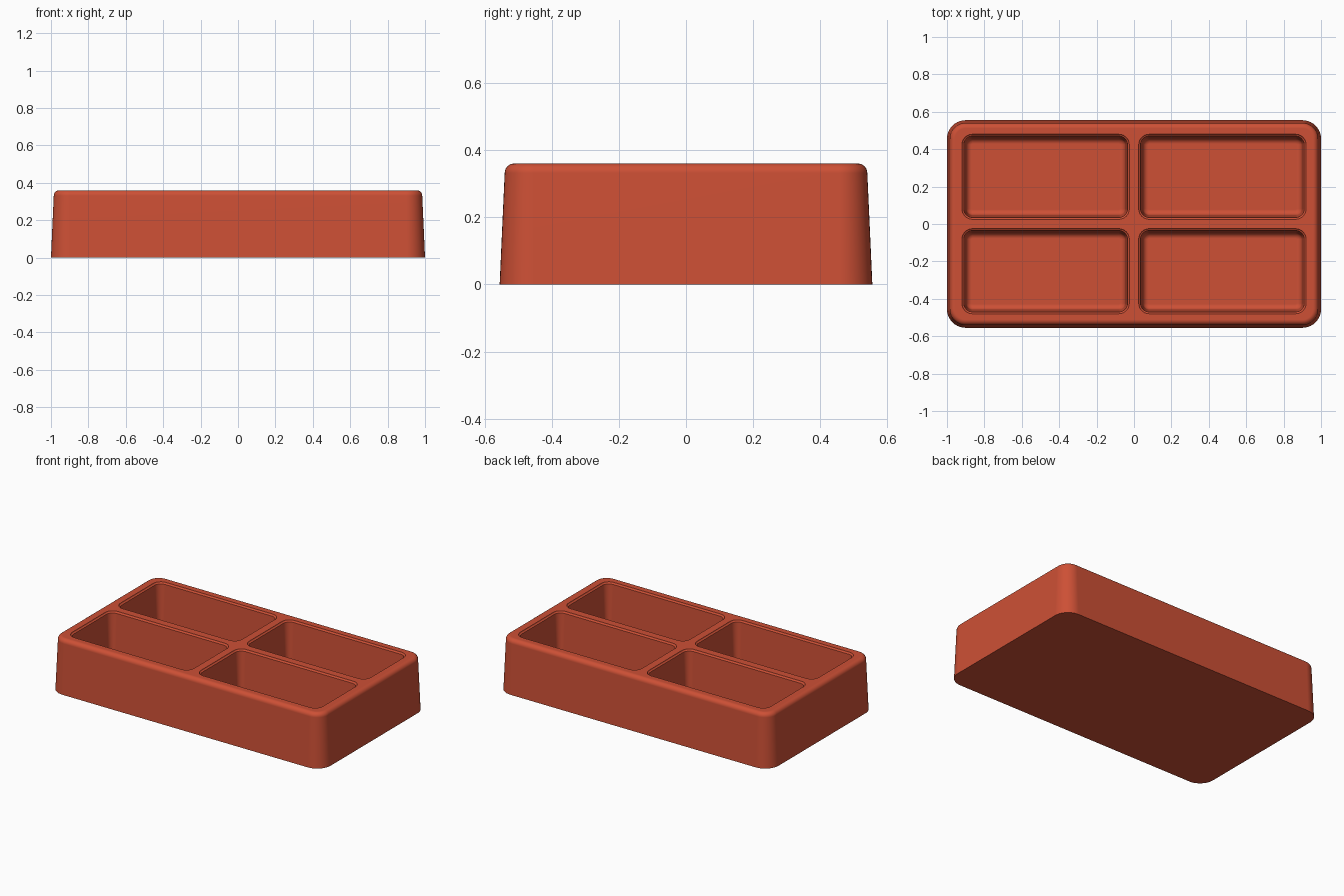
import bpy, bmesh
from math import sin, cos, pi, radians

cube = bpy.data.objects.get("Cube")
if cube:
    bpy.data.objects.remove(cube)

HEIGHT, FLOOR = 0.36, 0.06

red = bpy.data.materials.new("brick red")
red.use_nodes = True
colour = (0.61, 0.08, 0.036, 1)
red.diffuse_color = colour
red.node_tree.nodes["Principled BSDF"].inputs["Base Color"].default_value = colour


def arc(steps):
    """Sine and cosine pairs over a quarter turn."""
    return [(sin(pi / 2 * i / steps), cos(pi / 2 * i / steps)) for i in range(steps + 1)]


def rounded_rectangle(hx, hy, r, steps=10):
    points = []
    for quarter, (sx, sy) in enumerate([(1, 1), (-1, 1), (-1, -1), (1, -1)]):
        for i in range(steps + 1):
            a = pi / 2 * (quarter + i / steps)
            points.append((sx * (hx - r) + r * cos(a), sy * (hy - r) + r * sin(a)))
    return points


def loft(name, centre, half, radius, profile):
    """Stack rounded rectangles; profile holds (inset, z) from the bottom up."""
    bm = bmesh.new()
    rings = []
    for inset, z in profile:
        outline = rounded_rectangle(half[0] - inset, half[1] - inset, radius - inset)
        rings.append([bm.verts.new((centre[0] + x, centre[1] + y, z)) for x, y in outline])
    for low, high in zip(rings, rings[1:]):
        for i in range(len(low)):
            j = (i + 1) % len(low)
            bm.faces.new((low[i], low[j], high[j], high[i]))
    bm.faces.new(rings[0][::-1])
    bm.faces.new(rings[-1])
    mesh = bpy.data.meshes.new(name)
    bm.to_mesh(mesh)
    bm.free()
    mesh.materials.append(red)
    obj = bpy.data.objects.new(name, mesh)
    bpy.context.collection.objects.link(obj)
    return obj


# Drafted outer body with a rounded top edge
edge, draft = 0.028, 0.015
body_profile = [(0, 0)] + [
    (draft + edge * (1 - c), HEIGHT - edge + edge * s) for s, c in arc(6)]
tray = loft("compartment_tray", (0, 0), (1, 0.555), 0.1, body_profile)

# Pocket shape: filleted floor, drafted wall, softened rim
fillet, lip, slope = 0.03, 0.01, 0.012
pocket_profile = [
    (lip + slope + fillet * (1 - s), FLOOR + fillet * (1 - c)) for s, c in arc(6)]
pocket_profile += [(lip * c, HEIGHT - lip + lip * s) for s, c in
                   [(1 - c, 1 - s) for s, c in arc(4)]]
pocket_profile.append((0, HEIGHT + 0.05))

for sx in (-1, 1):
    for sy in (-1, 1):
        cutter = loft("pocket_cutter", (sx * 0.4725, sy * 0.2525),
                      (0.4475, 0.2275), 0.056, pocket_profile)
        cutter.hide_render = True
        bpy.context.view_layer.objects.active = tray
        cut = tray.modifiers.new("pocket", 'BOOLEAN')
        cut.operation = 'DIFFERENCE'
        cut.solver = 'EXACT'
        cut.object = cutter
        bpy.ops.object.modifier_apply(modifier=cut.name)
        bpy.data.objects.remove(cutter)

# Smooth rounded surfaces, crisp base edge
bpy.ops.object.select_all(action='DESELECT')
tray.select_set(True)
bpy.context.view_layer.objects.active = tray
bpy.ops.object.shade_smooth_by_angle(angle=radians(40))
weighted = tray.modifiers.new("weighted normals", 'WEIGHTED_NORMAL')
weighted.keep_sharp = True
